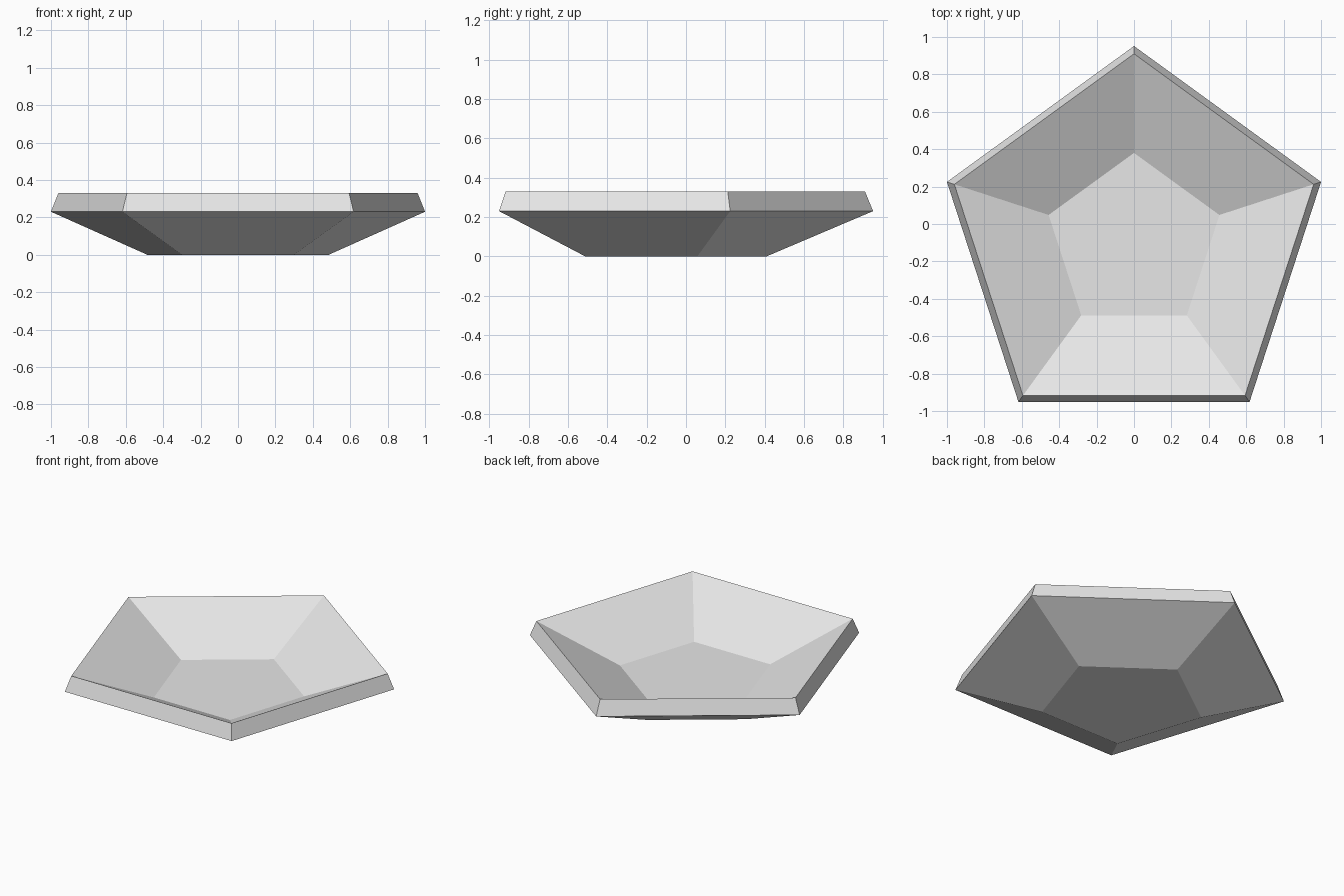
import bpy
import bmesh
from math import cos, sin, tau

if "Cube" in bpy.data.objects:
    bpy.data.objects.remove(bpy.data.objects["Cube"], do_unlink=True)

SIDES = 5
CENTRE_Y = -0.1

# Single plain grey
grey = bpy.data.materials.new("light_grey")
grey.use_nodes = True
colour = (0.8, 0.8, 0.8, 1.0)
grey.diffuse_color = colour
grey.node_tree.nodes["Principled BSDF"].inputs["Base Color"].default_value = colour


def add_ring(bm, radius, z):
    """Pentagon of vertices with one corner pointing to the back."""
    angles = [tau / 4 + tau * i / SIDES for i in range(SIDES)]
    return [bm.verts.new((radius * cos(a), CENTRE_Y + radius * sin(a), z))
            for a in angles]


# Thick-walled dish: underside, outer wall, rim band, inner wall, floor
profile = [(0.51, 0.0), (1.0515, 0.23), (1.01, 0.33), (0.48, 0.105)]
bm = bmesh.new()
rings = [add_ring(bm, r, z) for r, z in profile]
bm.faces.new(rings[0][::-1])
for low, high in zip(rings, rings[1:]):
    for i in range(SIDES):
        j = (i + 1) % SIDES
        bm.faces.new((low[i], low[j], high[j], high[i]))
bm.faces.new(rings[-1])
bmesh.ops.recalc_face_normals(bm, faces=bm.faces)

mesh = bpy.data.meshes.new("pentagonal_dish")
bm.to_mesh(mesh)
bm.free()
mesh.materials.append(grey)
dish = bpy.data.objects.new("pentagonal_dish", mesh)
bpy.context.collection.objects.link(dish)
